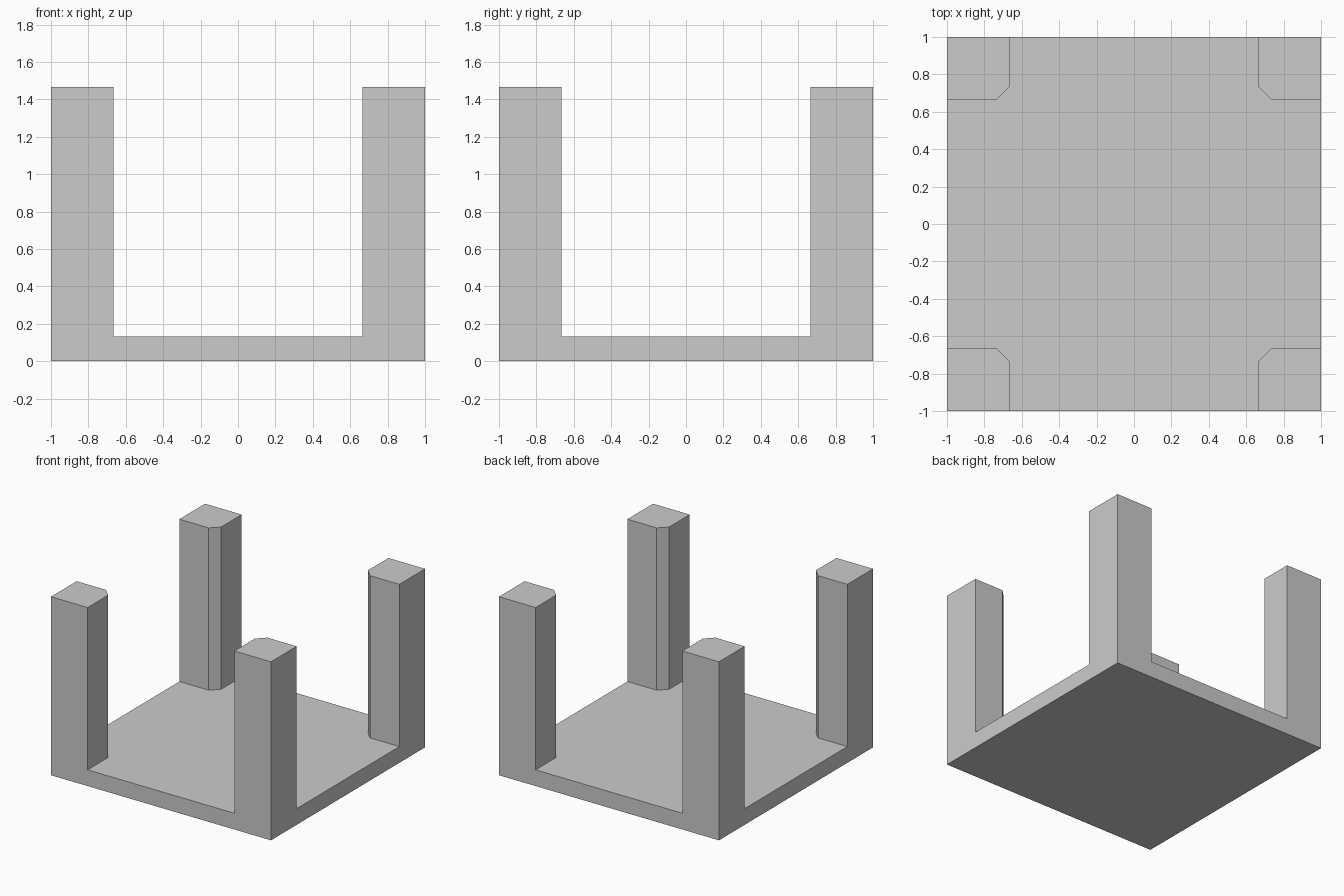
import bpy
import bmesh
from math import pi
from mathutils import Matrix, Vector

if "Cube" in bpy.data.objects:
    bpy.data.objects.remove(bpy.data.objects["Cube"])

HALF = 1.0       # half width of the square base
DECK = 0.1333    # base thickness
TOP = 1.4667     # post height
INNER = 0.6667   # inner face of each post
CUT = 0.7333     # start of the chamfer on the inner corner

bm = bmesh.new()


def add_face(points):
    return bm.faces.new([bm.verts.new(p) for p in points])


# Inner outline of the front right post
outline = [(HALF, -INNER), (CUT, -INNER), (INNER, -CUT), (INNER, -HALF)]
deck = []

for i in range(4):
    turn = Matrix.Rotation(i * pi / 2, 3, 'Z')

    def place(points):
        return [turn @ Vector(p) for p in points]

    # U-shaped outer side: base edge and two post faces in one plane
    side = [(-HALF, 0), (HALF, 0), (HALF, TOP), (INNER, TOP),
            (INNER, DECK), (-INNER, DECK), (-INNER, TOP), (-HALF, TOP)]
    add_face(place([(x, -HALF, z) for x, z in side]))

    # Post cap and inner walls
    add_face(place([(x, y, TOP) for x, y in [(HALF, -HALF)] + outline]))
    for (x0, y0), (x1, y1) in zip(outline, outline[1:]):
        add_face(place([(x0, y0, DECK), (x0, y0, TOP),
                        (x1, y1, TOP), (x1, y1, DECK)]))

    deck += place([(x, y, DECK) for x, y in reversed(outline)])

# Deck between the posts, and the underside
add_face(deck)
add_face([(-HALF, -HALF, 0), (-HALF, HALF, 0), (HALF, HALF, 0), (HALF, -HALF, 0)])

bmesh.ops.remove_doubles(bm, verts=bm.verts, dist=0.0005)
bmesh.ops.recalc_face_normals(bm, faces=bm.faces)

mesh = bpy.data.meshes.new("base_with_posts")
bm.to_mesh(mesh)
bm.free()
bpy.context.collection.objects.link(bpy.data.objects.new("base_with_posts", mesh))
